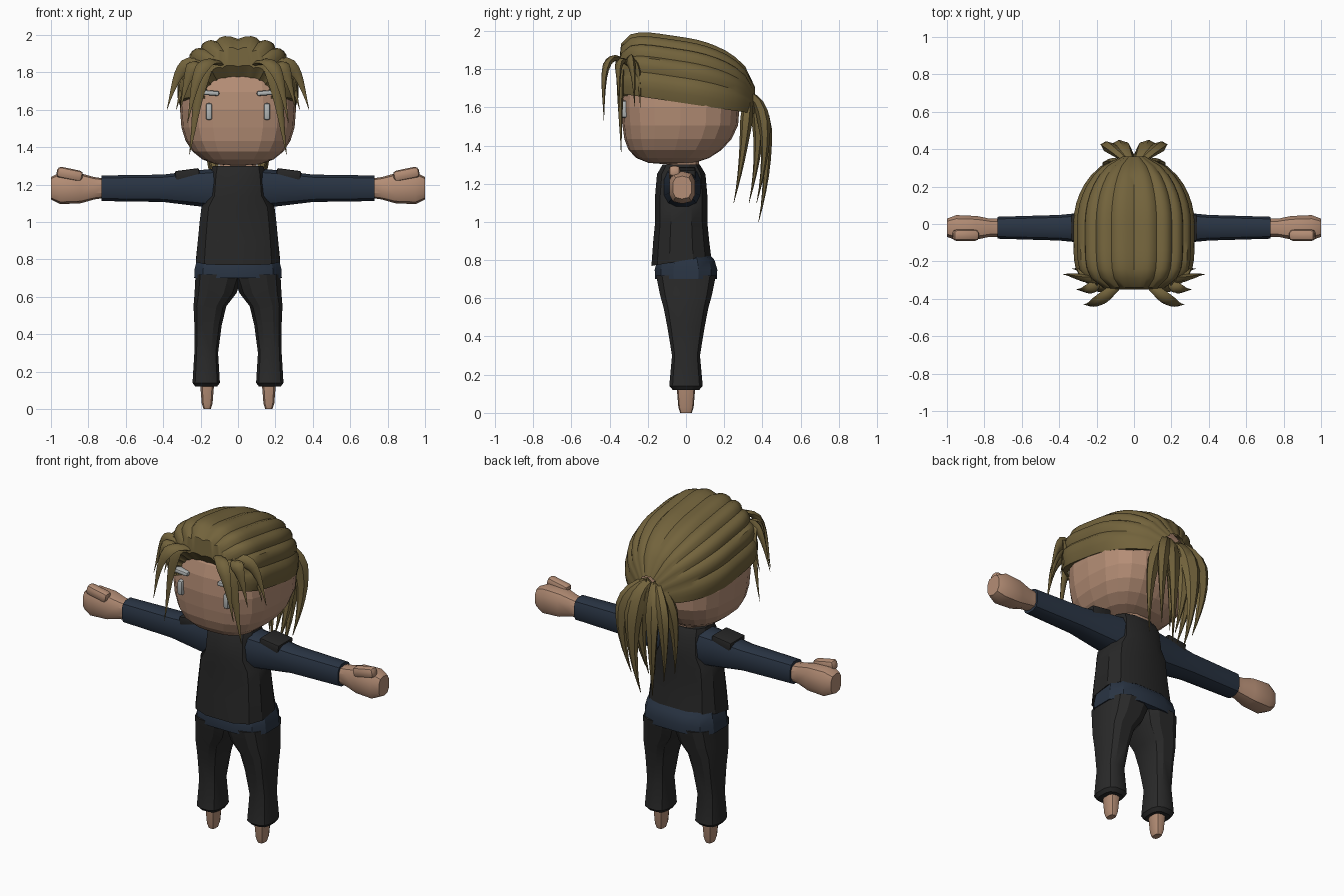
import bpy, bmesh, math
from mathutils import Vector

default_cube = bpy.data.objects.get("Cube")
if default_cube:
    bpy.data.objects.remove(default_cube, do_unlink=True)


def material(name, red, green, blue):
    made = bpy.data.materials.new(name)
    made.use_nodes = True
    made.diffuse_color = (red, green, blue, 1)
    shader = made.node_tree.nodes["Principled BSDF"]
    shader.inputs["Base Color"].default_value = made.diffuse_color
    return made


skin = material("skin", .46, .27, .18)
hair = material("dark_blond_hair", .17, .125, .045)
navy = material("navy_cloth", .022, .034, .056)
black = material("black_vest_cloth", .02, .02, .02)
charcoal = material("charcoal_cloth", .023, .023, .023)
grey = material("light_grey", .45, .47, .47)


def finish(name, bm, mat, smooth_angle=30):
    bmesh.ops.recalc_face_normals(bm, faces=bm.faces)
    mesh = bpy.data.meshes.new(name)
    bm.to_mesh(mesh)
    bm.free()
    mesh.materials.append(mat)
    made = bpy.data.objects.new(name, mesh)
    bpy.context.collection.objects.link(made)
    if smooth_angle:
        bpy.ops.object.select_all(action='DESELECT')
        made.select_set(True)
        bpy.context.view_layer.objects.active = made
        bpy.ops.object.shade_smooth_by_angle(angle=math.radians(smooth_angle))
    return made


def bridge_rings(rings, closed=True):
    bm = bmesh.new()
    rows = [[bm.verts.new(point) for point in ring] for ring in rings]
    count = len(rows[0])
    for lower, upper in zip(rows, rows[1:]):
        for i in range(count if closed else count - 1):
            j = (i + 1) % count
            bm.faces.new((lower[i], lower[j], upper[j], upper[i]))
    if closed:
        bm.faces.new(rows[0])
        bm.faces.new(rows[-1])
    return bm


def power(value, exponent):
    return math.copysign(abs(value) ** exponent, value)


def loft(name, mat, centre, sections, axis='z', mirror=1, tilt=0, sides=12):
    """Each section: position, two radii, optional sideways shift."""
    rings = []
    for position, wide, deep, *shift in sections:
        ring = []
        for i in range(sides):
            angle = math.tau * (i + .5) / sides
            u = centre[0] + sum(shift) + wide * power(math.cos(angle), .7)
            v = centre[1] + deep * power(math.sin(angle), .7)
            along = position + (0 if rings else tilt * v)
            ring.append((mirror * u, v, along) if axis == 'z'
                        else (mirror * along, u, v))
        rings.append(ring)
    return finish(name, bridge_rings(rings), mat)


def box(name, mat, centre, size, bevel, turn=0):
    bm = bmesh.new()
    bmesh.ops.create_cube(bm, size=1)
    bmesh.ops.scale(bm, vec=size, verts=bm.verts)
    bmesh.ops.bevel(bm, geom=bm.edges[:], offset=bevel, segments=2,
                    profile=.5, affect='EDGES')
    made = finish(name, bm, mat)
    made.location = centre
    made.rotation_euler.y = turn


def strand(name, controls, width, thickness, mirror):
    """Flattened lock along a cubic curve, tapering to a point."""
    a, b, c, d = [Vector((mirror * x, y, z)) for x, y, z in controls]
    rings, steps = [], 10
    for i in range(steps + 1):
        t = i / steps
        q = 1 - t
        point = q**3 * a + 3 * q * q * t * b + 3 * q * t * t * c + t**3 * d
        ahead = q * q * (b - a) + 2 * q * t * (c - b) + t * t * (d - c)
        ahead.normalize()
        across = Vector((mirror, .3, .2))
        across = (across - across.dot(ahead) * ahead).normalized()
        outward = ahead.cross(across)
        swell = max(.03, min(.5 + 1.25 * t, 1.5 * q, 1))
        ring = []
        for k in range(6):
            angle = math.tau * k / 6
            ring.append(point + swell * (across * width * math.cos(angle)
                                         + outward * thickness * math.sin(angle)))
        rings.append(ring)
    finish(name, bridge_rings(rings), hair, 45)


# Head: faceted rounded block, its underside drawn towards the chin
bm = bmesh.new()
bmesh.ops.create_uvsphere(bm, u_segments=20, v_segments=12, radius=1)
for vert in bm.verts:
    x, y, z = vert.co
    around = max(math.hypot(x, y), .001)
    reach = around ** .7
    height = power(z, .85)
    vert.co.x = .31 * reach * power(x / around, .7)
    vert.co.y = .31 * reach * power(y / around, .7) - .03 + .08 * min(0, height + .4)
    vert.co.z = 1.6 + .3 * height
finish("head", bm, skin, smooth_angle=0)
loft("neck", skin, (0, -.01), [(1.2, .1, .08), (1.4, .1, .08)])

# Torso: vest over the shirt hem
loft("vest", black, (0, -.025), [
    (.8, .23, .16), (.9, .22, .15), (1, .21, .14), (1.08, .2, .14),
    (1.14, .16, .14), (1.25, .15, .13), (1.3, .14, .1)], tilt=.17)
loft("shirt_hem", navy, (0, 0), [
    (.7, .24, .165), (.75, .237, .168), (.8, .225, .153), (.86, .2, .1)])

for mirror, side in ((1, "left"), (-1, "right")):
    # Sleeve, shoulder plate and fist
    loft(side + "_sleeve", navy, (-.02, 1.18), [
        (.1, .1, .11), (.2, .09, .1), (.4, .07, .075), (.73, .06, .07)],
        'x', mirror)
    box(side + "_shoulder_plate", black, (mirror * .27, -.02, 1.25),
        (.13, .14, .06), .008, mirror * .13)
    loft(side + "_fist", skin, (-.02, 1.18), [
        (.7, .05, .05), (.77, .05, .06), (.84, .065, .08), (.95, .07, .085),
        (1, .05, .06)], 'x', mirror, sides=10)
    box(side + "_thumb", skin, (mirror * .9, -.06, 1.255), (.14, .06, .06),
        .02, mirror * -.2)

    # Trouser leg and bare foot
    loft(side + "_trouser_leg", charcoal, (.17, 0), [
        (.12, .06, .07), (.14, .075, .09), (.3, .065, .075), (.45, .075, .1, -.01),
        (.55, .09, .12, -.02), (.62, .115, .14, -.05), (.72, .13, .16, -.07)],
        'z', mirror)
    loft(side + "_foot", skin, (.165, 0), [
        (0, .02, .03), (.03, .03, .04), (.15, .04, .05)], 'z', mirror, sides=10)

    # Eye and brow
    box(side + "_eye", grey, (mirror * .155, -.325, 1.59), (.034, .04, .09), .012)
    box(side + "_brow", grey, (mirror * .15, -.325, 1.69), (.1, .05, .026),
        .01, mirror * -.08)

    # Front locks arch up from the hairline and fall to their tips
    front_tips = [(.27, -.43, 1.53), (.26, -.34, 1.36), (.38, -.27, 1.6),
                  (.31, -.35, 1.6), (.33, -.24, 1.6)]
    for i, (x, y, z) in enumerate(front_tips):
        strand(f"{side}_front_lock_{i + 1}", [
            (.07 + .04 * i, -.31, 1.83), (.8 * x, y - .02, 1.93 - .02 * i),
            (.85 * x, y, z + .2), (x, y, z)], .042, .022, mirror)

    # Ponytail locks bulge out from the gather
    tail_tips = [(.04, .38, 1), (.11, .37, 1.1), (.1, .25, 1.1), (.02, .33, 1.1)]
    for i, (x, y, z) in enumerate(tail_tips):
        bulge = 1.2 * x + .03
        strand(f"{side}_ponytail_lock_{i + 1}", [
            (.02, .33, 1.66), (bulge, y + .07, 1.62),
            (bulge, y + .06, z + .25), (x, y, z)], .058, .034, mirror)

# Swept-back hair: a ridged dome from the hairline to the gather
arches = [(-.3, .17, 1.77, 1.66), (-.35, .21, 1.83, 1.66)]
rows = 14
for i in range(rows + 1):
    y = -.34 + .7 * i / rows
    fullness = math.sqrt(1 - (abs(y) / .37) ** (6 if y < 0 else 2))
    low = 1.62 - .15 * y
    arches.append((y, .31 * fullness, low + .33 * fullness ** .6, low))

lobes, cuts = 10, 4
rings = []
for y, width, top, low in arches:
    ring = []
    for k in range(lobes * cuts + 1):
        angle = math.pi * k / (lobes * cuts)
        ridge = 1 + .055 * math.sqrt(math.sin(math.pi * (k % cuts) / cuts))
        ring.append((width * ridge * power(math.cos(angle), .8), y,
                     low + (top - low) * ridge * abs(math.sin(angle)) ** .78))
    # Tuck the lower edges in against the head
    first, last = [(.88 * x, depth, z) for x, depth, z in (ring[0], ring[-1])]
    rings.append([first, *ring, last])
finish("swept_hair", bridge_rings(rings, closed=False), hair, 35)
